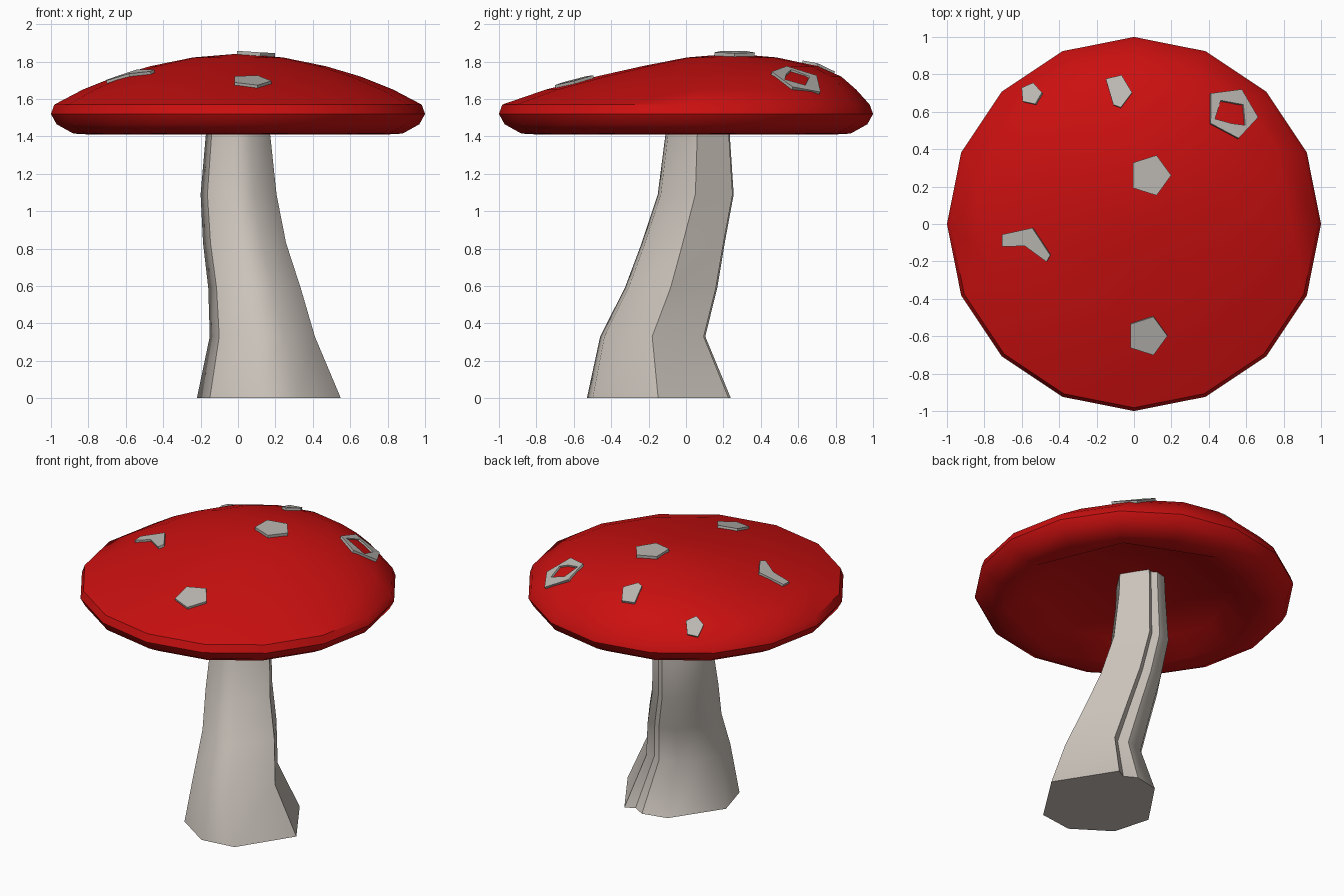
import bpy, bmesh, math
from mathutils import Vector
from mathutils.bvhtree import BVHTree

if "Cube" in bpy.data.objects:
    bpy.data.objects.remove(bpy.data.objects["Cube"])


def material(name, rgb):
    m = bpy.data.materials.new(name)
    m.diffuse_color = (*rgb, 1)
    m.use_nodes = True
    m.node_tree.nodes["Principled BSDF"].inputs["Base Color"].default_value = m.diffuse_color
    return m


def finish(bm, name, mat, smooth):
    bmesh.ops.recalc_face_normals(bm, faces=bm.faces[:])
    mesh = bpy.data.meshes.new(name)
    bm.to_mesh(mesh)
    bm.free()
    mesh.polygons.foreach_set("use_smooth", [smooth] * len(mesh.polygons))
    mesh.materials.append(mat)
    ob = bpy.data.objects.new(name, mesh)
    bpy.context.collection.objects.link(ob)
    return ob


def loft(bm, rings):
    """Bridge consecutive rings of vertices with quads."""
    n = len(rings[0])
    for a, b in zip(rings, rings[1:]):
        for i in range(n):
            j = (i + 1) % n
            bm.faces.new((a[i], a[j], b[j], b[i]))


def fan(bm, ring, tip):
    for a, b in zip(ring, ring[1:] + ring[:1]):
        bm.faces.new((a, b, tip))


red = material("red", (0.6, 0.005, 0.005))
cream = material("cream", (0.60, 0.55, 0.50))
pale = material("pale", (0.50, 0.48, 0.45))

# Cap: 16-sided skewed dome, (radius, y centre, z, octagonal?) from cavity to crown
SEG = 16
profile = [(0.22, 0.04, 1.55, 1), (0.62, 0, 1.50, 1), (0.79, 0, 1.41, 1),
           (0.88, 0, 1.415, 0), (0.97, 0, 1.465, 0), (1.0, 0, 1.52, 0),
           (0.982, 0, 1.57, 0), (0.83, 0.08, 1.65, 0), (0.655, 0.175, 1.72, 0),
           (0.47, 0.235, 1.775, 0), (0.24, 0.245, 1.822, 0)]
bm = bmesh.new()
rings = []
for r, cy, z, octagon in profile:
    ring = []
    for i in range(SEG):
        a = 2 * math.pi * i / SEG
        k = r * (math.cos(math.pi / 8) if octagon and i % 2 else 1)
        ring.append(bm.verts.new((k * math.cos(a), cy + k * math.sin(a), z)))
    rings.append(ring)
loft(bm, rings)
fan(bm, rings[0], bm.verts.new((0, 0.05, 1.555)))
fan(bm, rings[-1], bm.verts.new((0, 0.25, 1.842)))
bmesh.ops.recalc_face_normals(bm, faces=bm.faces[:])
tree = BVHTree.FromBMesh(bm)
cap = finish(bm, "cap", red, True)
bpy.context.view_layer.objects.active = cap
cap.select_set(True)
bpy.ops.object.shade_smooth_by_angle(angle=math.radians(40))

# Stem: one irregular section lofted along a bent path, some rails kept sharp
section = [(0.41, -0.92), (1, -0.01), (0.38, 0.97), (0.22, 0.88), (0.01, 1),
           (-0.43, 0.9), (-1, 0.06), (-0.82, -0.58), (-0.19, -1)]
sharp = {1, 2, 3, 4, 7}
levels = [(0, 0.165, -0.145, 0.385), (0.33, 0.13, -0.178, 0.281),
          (0.59, 0.088, -0.08, 0.247), (0.83, 0.035, -0.015, 0.222),
          (1.09, 0.003, 0.052, 0.203), (1.41, 0, 0.062, 0.172),
          (1.58, 0, 0.062, 0.165)]
bm = bmesh.new()
rings = [[bm.verts.new((cx + r * u, cy + r * v, z)) for u, v in section]
         for z, cx, cy, r in levels]
loft(bm, rings)
for a, b in zip(rings, rings[1:]):
    for i in sharp:
        bm.edges.get((a[i], b[i])).smooth = False
for end in (rings[0], rings[-1]):
    f = bm.faces.new(end)
    for e in f.edges:
        e.smooth = False
finish(bm, "stem", cream, True)


# Spots: flat patches draped over the cap
def drape(x, y, lift):
    hit, normal, _, _ = tree.ray_cast(Vector((x, y, 3)), Vector((0, 0, -1)))
    return hit + normal * lift


def spot(name, outline, lift=0.016):
    bm = bmesh.new()
    top, low = [[bm.verts.new(drape(x, y, h)) for x, y in outline]
                for h in (lift, -0.02)]
    loft(bm, [low, top])
    bm.faces.new(top)
    bm.faces.new(low)
    finish(bm, name, pale, False)


def pentagon(cx, cy, r, turn=0.0):
    return [(cx + r * math.cos(turn + i * math.tau / 5),
             cy + r * math.sin(turn + i * math.tau / 5)) for i in range(5)]


spot("spot_crown", pentagon(0.085, 0.26, 0.112), 0.02)
spot("spot_front", pentagon(0.07, -0.595, 0.108))
spot("spot_small", pentagon(-0.545, 0.69, 0.058, 0.1))
spot("spot_back", [(-0.15, 0.77), (-0.065, 0.79), (-0.01, 0.70),
                   (-0.07, 0.62), (-0.11, 0.635)])
spot("spot_left", [(-0.70, -0.055), (-0.54, -0.02), (-0.445, -0.165),
                   (-0.465, -0.20), (-0.58, -0.115), (-0.70, -0.12)])

# Ring spot: pentagon with the cap showing through its middle
outer = [(0.655, 0.565), (0.57, 0.71), (0.405, 0.69), (0.405, 0.535), (0.555, 0.455)]
inner = [(0.59, 0.525), (0.58, 0.635), (0.46, 0.655), (0.43, 0.56), (0.52, 0.535)]
bm = bmesh.new()
loops = [[bm.verts.new(drape(x, y, h)) for x, y in o]
         for o, h in ((outer, -0.02), (outer, 0.018), (inner, 0.012), (inner, -0.02))]
loft(bm, loops + loops[:1])
finish(bm, "spot_ring", pale, False)
